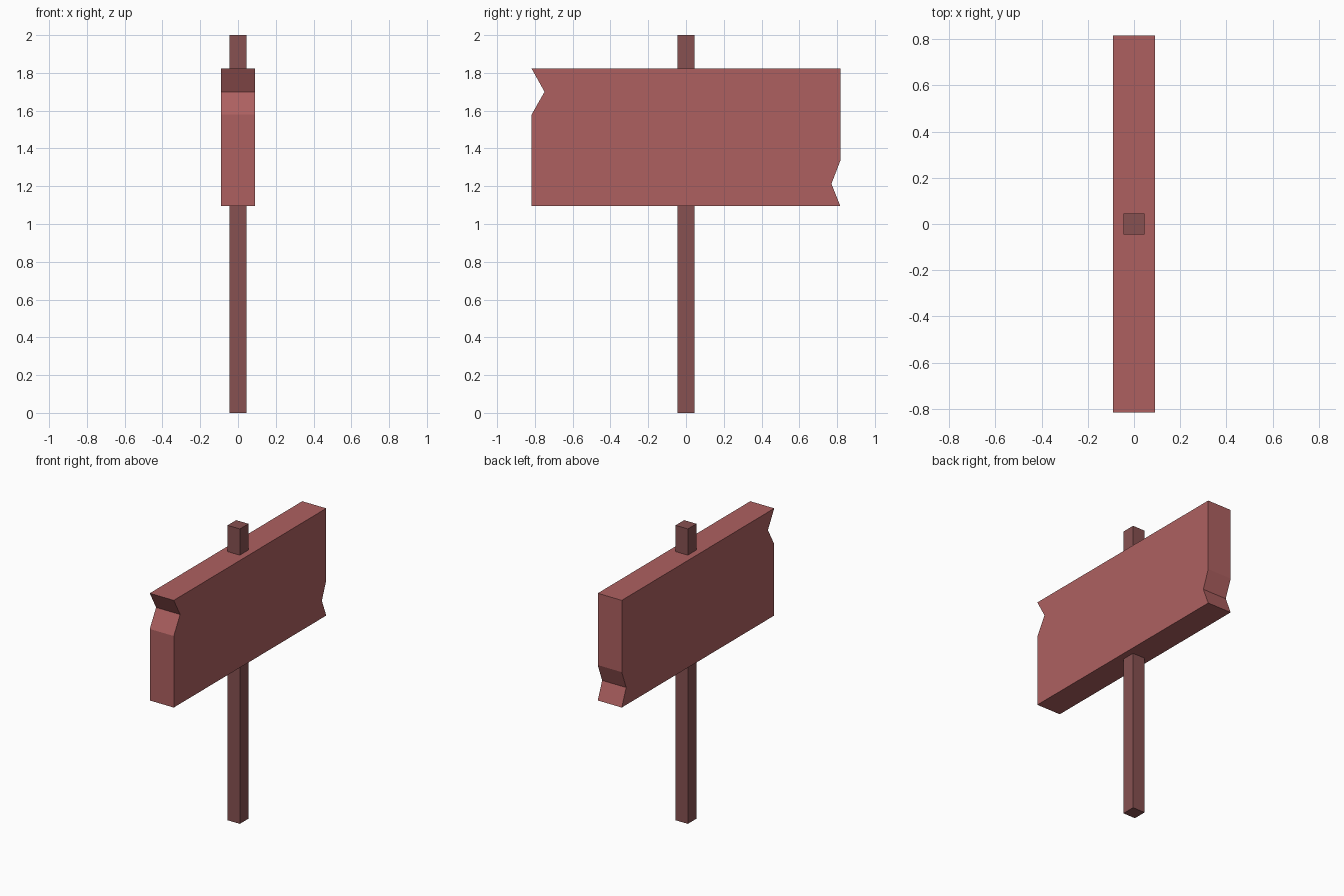
import bpy
import bmesh

if "Cube" in bpy.data.objects:
    bpy.data.objects.remove(bpy.data.objects["Cube"])


def material(name, rgb):
    m = bpy.data.materials.new(name)
    m.diffuse_color = (*rgb, 1.0)
    m.use_nodes = True
    m.node_tree.nodes["Principled BSDF"].inputs["Base Color"].default_value = m.diffuse_color
    return m


def extrude_profile(name, profile, half_x, mat):
    """Extrude a (y, z) outline along x, centred on x = 0."""
    bm = bmesh.new()
    face = bm.faces.new([bm.verts.new((-half_x, y, z)) for y, z in profile])
    ext = bmesh.ops.extrude_face_region(bm, geom=[face], use_keep_orig=True)
    moved = [g for g in ext["geom"] if isinstance(g, bmesh.types.BMVert)]
    bmesh.ops.translate(bm, verts=moved, vec=(2 * half_x, 0, 0))
    bmesh.ops.recalc_face_normals(bm, faces=bm.faces)
    mesh = bpy.data.meshes.new(name)
    bm.to_mesh(mesh)
    bm.free()
    mesh.materials.append(mat)
    obj = bpy.data.objects.new(name, mesh)
    bpy.context.collection.objects.link(obj)
    return obj


board_red = material("faded red wood", (0.42, 0.118, 0.118))
post_red = material("dark red wood", (0.245, 0.083, 0.083))

# Square post, full height
P = 0.046
extrude_profile("post", [(-P, 0), (P, 0), (P, 2), (-P, 2)], P, post_red)

# Sign board with a chipped notch at each end
extrude_profile("sign_board", [
    (-0.817, 1.095), (0.817, 1.095),
    (0.77, 1.213), (0.817, 1.335),      # lower notch, +y end
    (0.817, 1.822), (-0.817, 1.822),
    (-0.749, 1.70), (-0.817, 1.58),     # upper notch, -y end
], 0.09, board_red)
